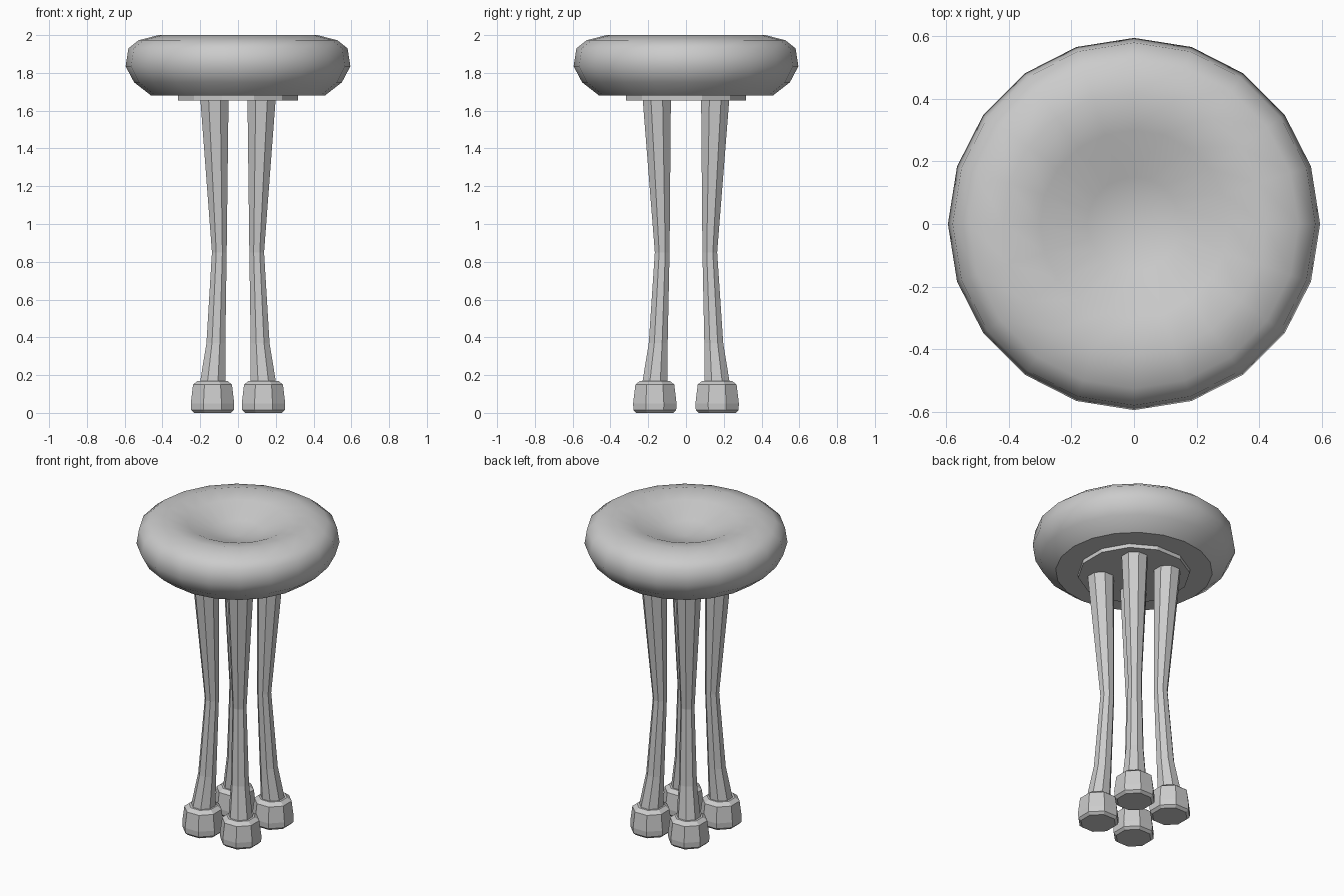
import bpy, bmesh
from math import cos, sin, pi

if "Cube" in bpy.data.objects:
    bpy.data.objects.remove(bpy.data.objects["Cube"])


def loft(name, rings, sides, turn=0.0, smooth=False):
    """Skin stacked polygon rings given as (x, y, z, radius); radius 0 closes to a point."""
    bm = bmesh.new()
    loops = []
    for x, y, z, r in rings:
        if r == 0:
            loops.append([bm.verts.new((x, y, z))])
            continue
        loops.append([bm.verts.new((x + r * cos(turn + 2 * pi * i / sides),
                                    y + r * sin(turn + 2 * pi * i / sides), z))
                      for i in range(sides)])
    for a, b in zip(loops, loops[1:]):
        for i in range(sides):
            j = (i + 1) % sides
            if len(b) == 1:
                bm.faces.new((a[i], a[j], b[0]))
            else:
                bm.faces.new((a[i], a[j], b[j], b[i]))
    for loop in (loops[0], loops[-1]):
        if len(loop) > 2:
            bm.faces.new(loop)
    bmesh.ops.recalc_face_normals(bm, faces=bm.faces)
    for f in bm.faces:
        f.smooth = smooth and len(f.verts) < 5
    mesh = bpy.data.meshes.new(name)
    bm.to_mesh(mesh)
    bm.free()
    obj = bpy.data.objects.new(name, mesh)
    bpy.context.collection.objects.link(obj)
    return obj


# Padded seat with a dished top
seat_profile = [(0.46, 1.68), (0.55, 1.75), (0.595, 1.835), (0.58, 1.93),
                (0.526, 1.973), (0.42, 2.0), (0.30, 1.975), (0.15, 1.91), (0, 1.88)]
loft("seat", [(0, 0, z, r) for r, z in seat_profile], 20, smooth=True)

# Mounting plate under the seat
loft("seat_plate", [(0, 0, 1.655, 0.328), (0, 0, 1.685, 0.328)], 12, pi / 12)

# Waisted legs and capped feet: (x, y, z, half width across flats)
leg_rings = [(0.135, 0.165, 0.15, 0.068), (0.117, 0.147, 0.37, 0.05),
             (0.099, 0.126, 0.85, 0.039), (0.125, 0.155, 1.67, 0.075)]
foot_rings = [(0.135, 0.165, 0.0, 0.098), (0.135, 0.165, 0.015, 0.113),
              (0.135, 0.165, 0.05, 0.115), (0.135, 0.165, 0.15, 0.103),
              (0.135, 0.165, 0.17, 0.078)]
for sx, side in ((-1, "left"), (1, "right")):
    for sy, end in ((-1, "front"), (1, "back")):
        for part, rings in (("leg", leg_rings), ("foot", foot_rings)):
            loft(f"{end}_{side}_{part}",
                 [(sx * x, sy * y, z, h / cos(pi / 8)) for x, y, z, h in rings],
                 8, pi / 8)
